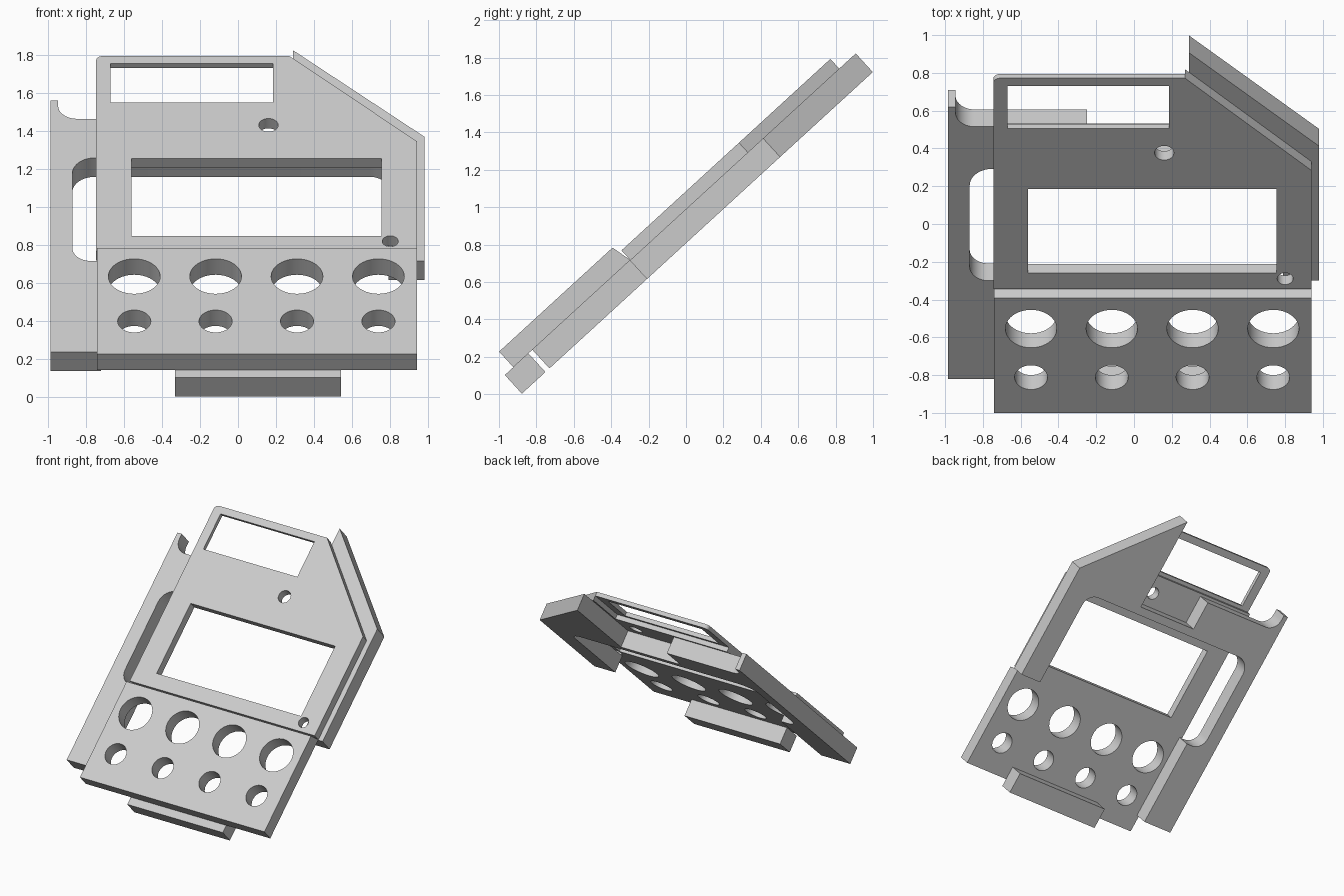
import bpy, bmesh, math
from mathutils import Matrix, Vector

cube = bpy.data.objects.get("Cube")
if cube:
    bpy.data.objects.remove(cube, do_unlink=True)

TILT = Matrix.Rotation(math.radians(42.5), 4, 'X')
BACK, MID, THIN, FACE, PANEL = 0.595, 0.73, 0.767, 0.80, 0.843

grey = bpy.data.materials.new("light_grey")
grey.use_nodes = True
grey.diffuse_color = (0.6, 0.6, 0.6, 1)
grey.node_tree.nodes["Principled BSDF"].inputs["Base Color"].default_value = (0.6, 0.6, 0.6, 1)


def rect(x0, x1, u0, u1):
    return [(x0, u0), (x1, u0), (x1, u1), (x0, u1)]


def circle(x, u, r, n=40):
    return [(x + r * math.cos(2 * math.pi * i / n), u + r * math.sin(2 * math.pi * i / n))
            for i in range(n)]


def rounded(points, steps=10):
    """Replace each corner that carries a third value by an arc of that radius."""
    out = []
    for i, p in enumerate(points):
        if len(p) == 2:
            out.append(p)
            continue
        c, r = Vector(p[:2]), p[2]
        a = (Vector(points[i - 1][:2]) - c).normalized() * r
        b = (Vector(points[(i + 1) % len(points)][:2]) - c).normalized() * r
        for k in range(steps + 1):
            t = k / steps * math.pi / 2
            out.append(tuple(c + a * (1 - math.sin(t)) + b * (1 - math.cos(t))))
    return out


def slab(name, loops, w0, w1, edit=None):
    """Extrude an outline with holes between two heights, then tilt it."""
    curve = bpy.data.curves.new(name + "_outline", 'CURVE')
    curve.dimensions = '2D'
    curve.fill_mode = 'BOTH'
    curve.extrude = (w1 - w0) / 2
    for loop in loops:
        s = curve.splines.new('POLY')
        s.points.add(len(loop) - 1)
        for pt, (x, u) in zip(s.points, loop):
            pt.co = (x, u, 0, 1)
        s.use_cyclic_u = True
    temp = bpy.data.objects.new(name + "_temp", curve)
    bpy.context.collection.objects.link(temp)
    deps = bpy.context.evaluated_depsgraph_get()
    mesh = bpy.data.meshes.new_from_object(temp.evaluated_get(deps))
    bpy.data.objects.remove(temp, do_unlink=True)
    bpy.data.curves.remove(curve)
    mesh.name = name
    bm = bmesh.new()
    bm.from_mesh(mesh)
    bmesh.ops.remove_doubles(bm, verts=bm.verts, dist=0.0001)
    bmesh.ops.translate(bm, verts=bm.verts, vec=(0, 0, (w0 + w1) / 2))
    if edit:
        edit(bm)
    bmesh.ops.recalc_face_normals(bm, faces=bm.faces)
    bm.transform(TILT)
    bm.to_mesh(mesh)
    bm.free()
    mesh.materials.clear()
    mesh.materials.append(grey)
    obj = bpy.data.objects.new(name, mesh)
    bpy.context.collection.objects.link(obj)
    bpy.ops.object.select_all(action='DESELECT')
    obj.select_set(True)
    bpy.context.view_layer.objects.active = obj
    bpy.ops.object.shade_smooth_by_angle(angle=math.radians(30))
    return obj


# Back frame: side rails, cross bar, slanted wing and rounded opening
slab("back_frame", [rounded([
    (-0.985, -0.445), (-0.72, -0.445), (-0.72, 0.262), (-0.87, 0.262, 0.1),
    (-0.87, 1.065, 0.12), (0.79, 1.065, 0.1), (0.79, 0.262), (0.98, 0.262),
    (0.98, 1.228), (0.29, 1.9), (0.29, 1.13), (-0.25, 1.13), (-0.25, 1.368),
    (-0.945, 1.368, 0.1), (-0.945, 1.509), (-0.985, 1.509)])], BACK, MID)

# Upper plate: thin face with two windows, thicker backing lower down
big_window = rect(-0.56, 0.755, 0.382, 0.984)
screw_holes = [circle(0.16, 1.243, 0.051), circle(0.8, 0.34, 0.042)]
slab("face_plate", [rounded([
    (-0.745, 0.265), (0.94, 0.265), (0.94, 1.117), (0.27, 1.78), (-0.745, 1.78, 0.035)]),
    big_window, rect(-0.67, 0.185, 1.42, 1.723)] + screw_holes, THIN, FACE)
slab("backing_plate", [[
    (-0.745, 0.265), (0.94, 0.265), (0.94, 1.117), (0.27, 1.78), (0.27, 1.39),
    (-0.745, 1.39)], big_window] + screw_holes, MID, THIN)


# Lower panel: two rows of round holes and a bevelled upper edge
def bevel_top(bm):
    for v in bm.verts:
        if v.co.y > 0.26:
            if v.co.z > 0.8:
                v.co.y = 0.24


columns = [-0.545 + 0.4275 * i for i in range(4)]
holes = [circle(x, 0.02, 0.136) for x in columns] + [circle(x, -0.329, 0.087) for x in columns]
slab("lower_panel", [rect(-0.74, 0.94, -0.583, 0.265)] + holes, MID, PANEL, bevel_top)

# Foot tab under the lower edge
slab("foot_tab", [rect(-0.33, 0.54, -0.645, -0.474)], BACK, MID)
